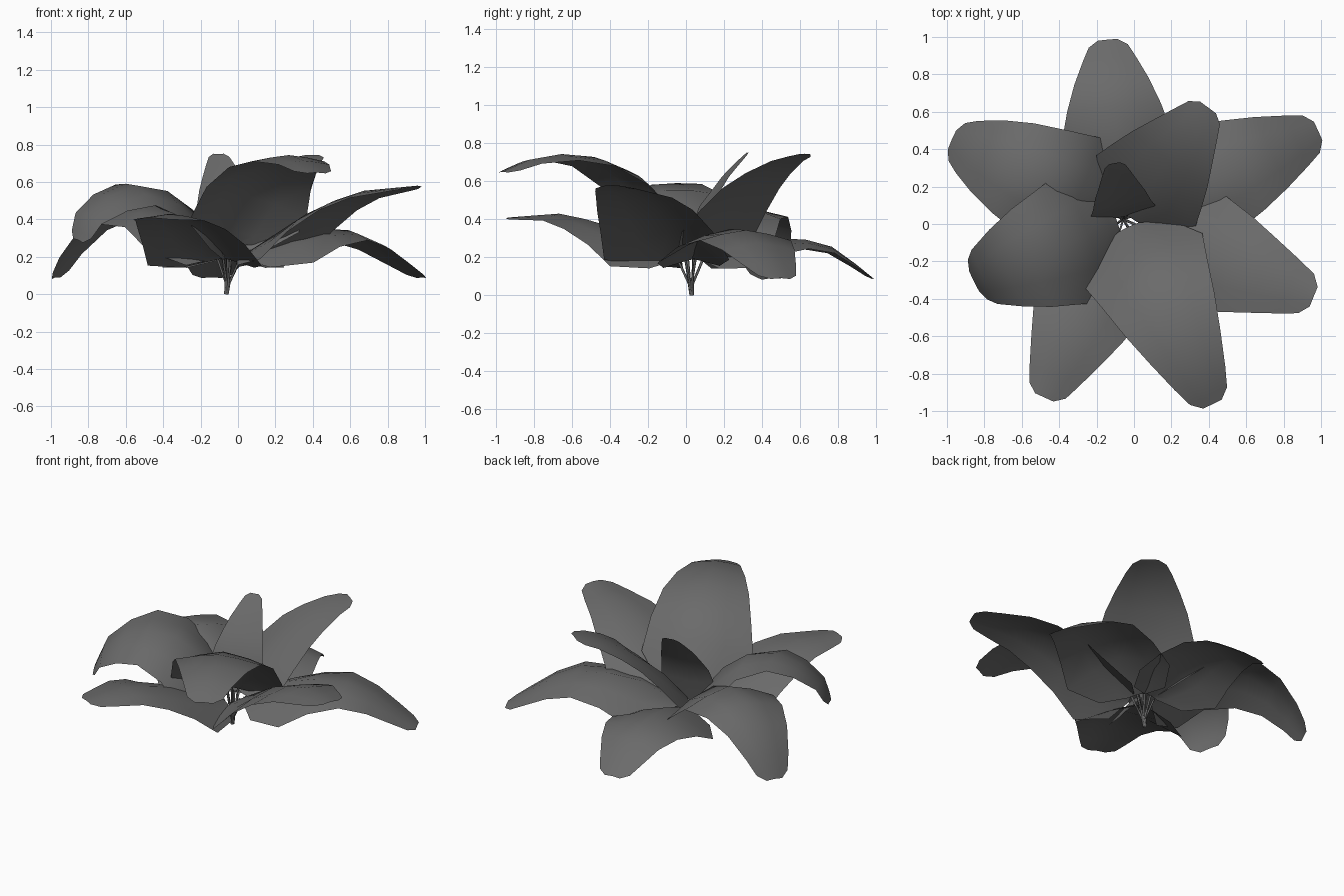
import bpy, math
from mathutils import Vector

if "Cube" in bpy.data.objects:
    bpy.data.objects.remove(bpy.data.objects["Cube"])

CX, CY = -0.05, 0.02            # crown of the plant
# shared leaf outline: (fraction of length, half width, droop of the edges)
OUTLINE = [(0, .06, .2), (.06, .22, .4), (.24, .345, .48), (.4, .31, .34), (.57, .265, .23),
           (.72, .21, .2), (.87, .15, .17), (.96, .11, .14), (1, .055, .1)]

# name: heading in degrees, width scale, droop scale, roll, midrib as (radius, height)
LEAVES = {
    "back_leaf": (95.4, .95, .85, 0, [(.07, .19), (.3, .28), (.55, .31), (.77, .25), (.97, .09)]),
    "back_right_leaf": (24.8, 1, .9, 0, [(.07, .19), (.35, .33), (.65, .365), (.88, .27), (1.14, .09)]),
    "back_left_leaf": (155, 1, 1, -.07, [(.07, .2), (.28, .42), (.5, .5), (.75, .43), (.9, .3), (1.02, .09)]),
    "front_left_leaf": (245.6, .97, .9, 0, [(.07, .19), (.25, .28), (.5, .38), (.75, .43), (1.04, .41)]),
    "right_leaf": (-22, 1.03, .9, 0, [(.07, .2), (.25, .31), (.5, .46), (.75, .55), (1.09, .58)]),
    "left_leaf": (202, 1.07, .8, -.2, [(.04, .24), (.19, .44), (.38, .57), (.58, .585), (.8, .46), (.87, .29)]),
    "front_leaf": (-64.5, 1.0, .8, 0, [(.04, .27), (.23, .57), (.44, .71), (.7, .75), (.92, .72), (1.09, .65)]),
    "upper_leaf": (53.5, .95, .5, 0, [(.03, .24), (.18, .42), (.43, .62), (.6, .71), (.75, .745)]),
    "young_leaf": (100, .51, -.25, 0, [(.02, .22), (.08, .45), (.2, .63), (.31, .75)]),
}

grey = bpy.data.materials.new("dark_grey")
grey.diffuse_color = (.145, .145, .145, 1)
grey.use_nodes = True
grey.node_tree.nodes["Principled BSDF"].inputs["Base Color"].default_value = grey.diffuse_color


def along(path, f):
    """Point at a fraction of a polyline's length."""
    segs = list(zip(path, path[1:]))
    left = f * sum((b - a).length for a, b in segs)
    for a, b in segs:
        d = (b - a).length
        if left <= d + 1e-6:
            return a.lerp(b, left / d)
        left -= d
    return path[-1]


def leaf(name, heading, wide, droop, roll, rib):
    a = math.radians(heading)
    out = Vector((math.cos(a), math.sin(a), 0))
    side = Vector((-math.sin(a), math.cos(a), 0))
    path = [Vector((CX, CY, z)) + out * r for r, z in rib]
    verts, faces, n = [], [], 5
    for f, w, d in OUTLINE:
        p = along(path, f)
        t = (along(path, min(1, f + .08)) - along(path, max(0, f - .08))).normalized()
        up = (t.cross(side) + Vector((0, 0, 2))).normalized()
        for i in range(n):
            u = i / 2 - 1
            lift = roll * u - d * droop * abs(u) ** 1.4
            verts.append(p + side * (w * wide * u) + up * (w * wide * lift))
    for j in range(len(OUTLINE) - 1):
        for i in range(n - 1):
            k = j * n + i
            faces.append((k, k + n, k + n + 1, k + 1))
    me = bpy.data.meshes.new(name)
    me.from_pydata(verts, [], faces)
    me.polygons.foreach_set("use_smooth", [True] * len(faces))
    me.materials.append(grey)
    bpy.context.collection.objects.link(bpy.data.objects.new(name, me))
    return path[0], out


def stem(name, top, out):
    cu = bpy.data.curves.new(name, 'CURVE')
    cu.dimensions = '3D'
    cu.bevel_depth, cu.bevel_resolution = .007, 0
    cu.materials.append(grey)
    sp = cu.splines.new('POLY')
    sp.points.add(2)
    foot = Vector((CX - .012, CY + .01, 0)) + out * .006
    fork = foot + Vector((.006, -.005, .06)) + out * .004
    for pt, co in zip(sp.points, (foot, fork, top)):
        pt.co = (*co, 1)
    bpy.context.collection.objects.link(bpy.data.objects.new(name, cu))


# leaves, each on its own thin stem
for name, spec in LEAVES.items():
    top, out = leaf(name, *spec)
    stem(name.replace("leaf", "stem"), top, out)
